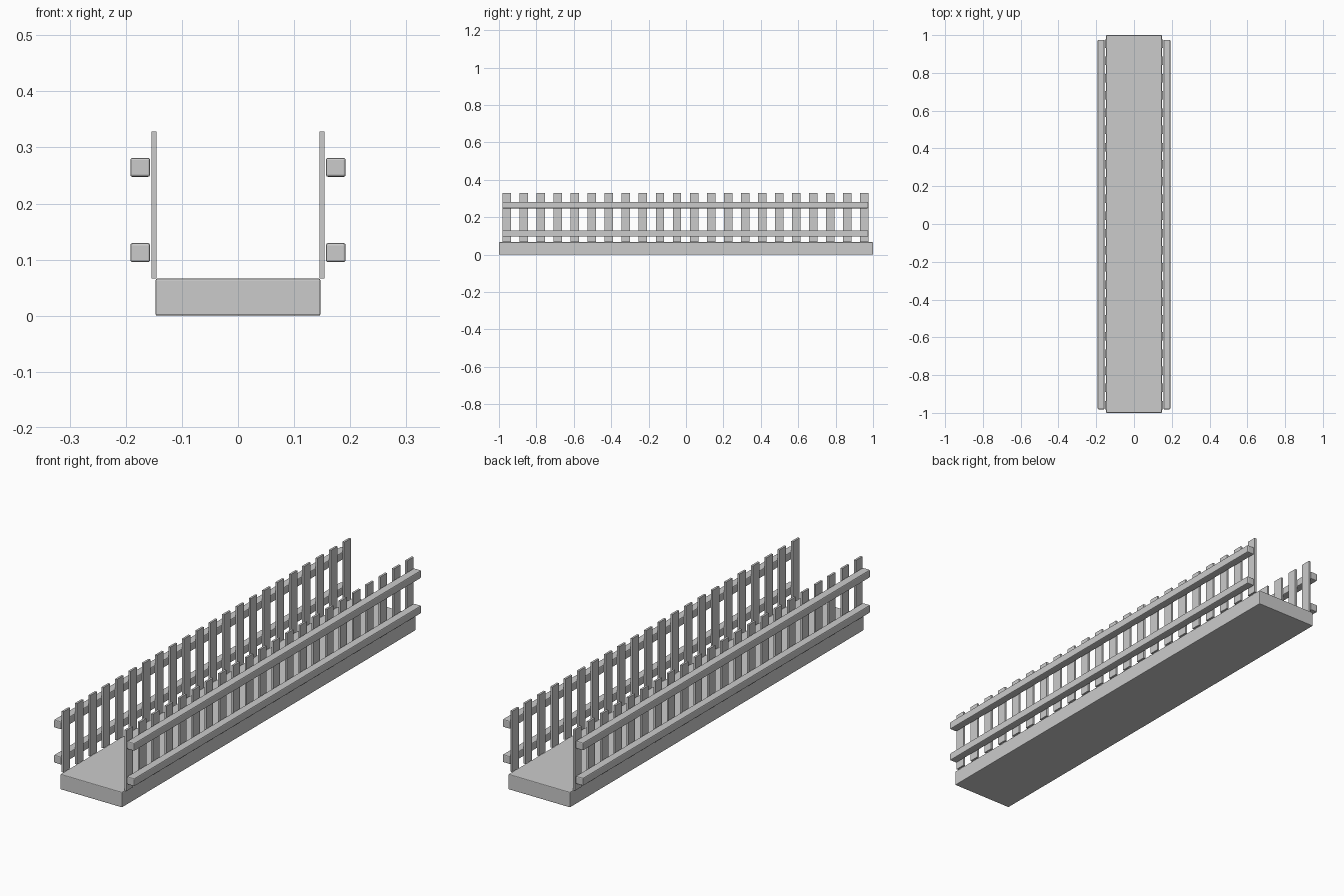
import bpy, bmesh
from mathutils import Matrix, Vector

if "Cube" in bpy.data.objects:
    bpy.data.objects.remove(bpy.data.objects["Cube"])


def make_boxes(name, boxes, bevel=0.0):
    """One object made of axis-aligned boxes given as (min corner, max corner)."""
    bm = bmesh.new()
    for lo, hi in boxes:
        lo, hi = Vector(lo), Vector(hi)
        mat = Matrix.Translation((lo + hi) / 2) @ Matrix.Diagonal((*(hi - lo), 1))
        bmesh.ops.create_cube(bm, size=1, matrix=mat)
    if bevel:
        bmesh.ops.bevel(bm, geom=bm.edges[:], offset=bevel, segments=2,
                        profile=0.5, affect='EDGES')
    mesh = bpy.data.meshes.new(name)
    bm.to_mesh(mesh)
    bm.free()
    obj = bpy.data.objects.new(name, mesh)
    bpy.context.collection.objects.link(obj)
    return obj


def mirror_x(obj):
    mod = obj.modifiers.new("mirror", 'MIRROR')
    mod.use_axis[0] = True


# walkway slab
make_boxes("deck", [((-0.147, -1, 0), (0.147, 1, 0.066))], 0.003)

# upright slats along both edges
COUNT, FIRST, STEP, HALF = 22, -0.959, 0.0911, 0.0225
slats = []
for i in range(COUNT):
    y = FIRST + i * STEP
    slats.append(((0.1455, y - HALF, 0.066), (0.1545, y + HALF, 0.328)))
mirror_x(make_boxes("fence_slats", slats))

# horizontal rails outside the slats
for name, z in (("lower_rail", 0.0955), ("upper_rail", 0.2475)):
    rail = ((0.1565, -0.981, z), (0.192, 0.975, z + 0.034))
    mirror_x(make_boxes(name, [rail], 0.004))
